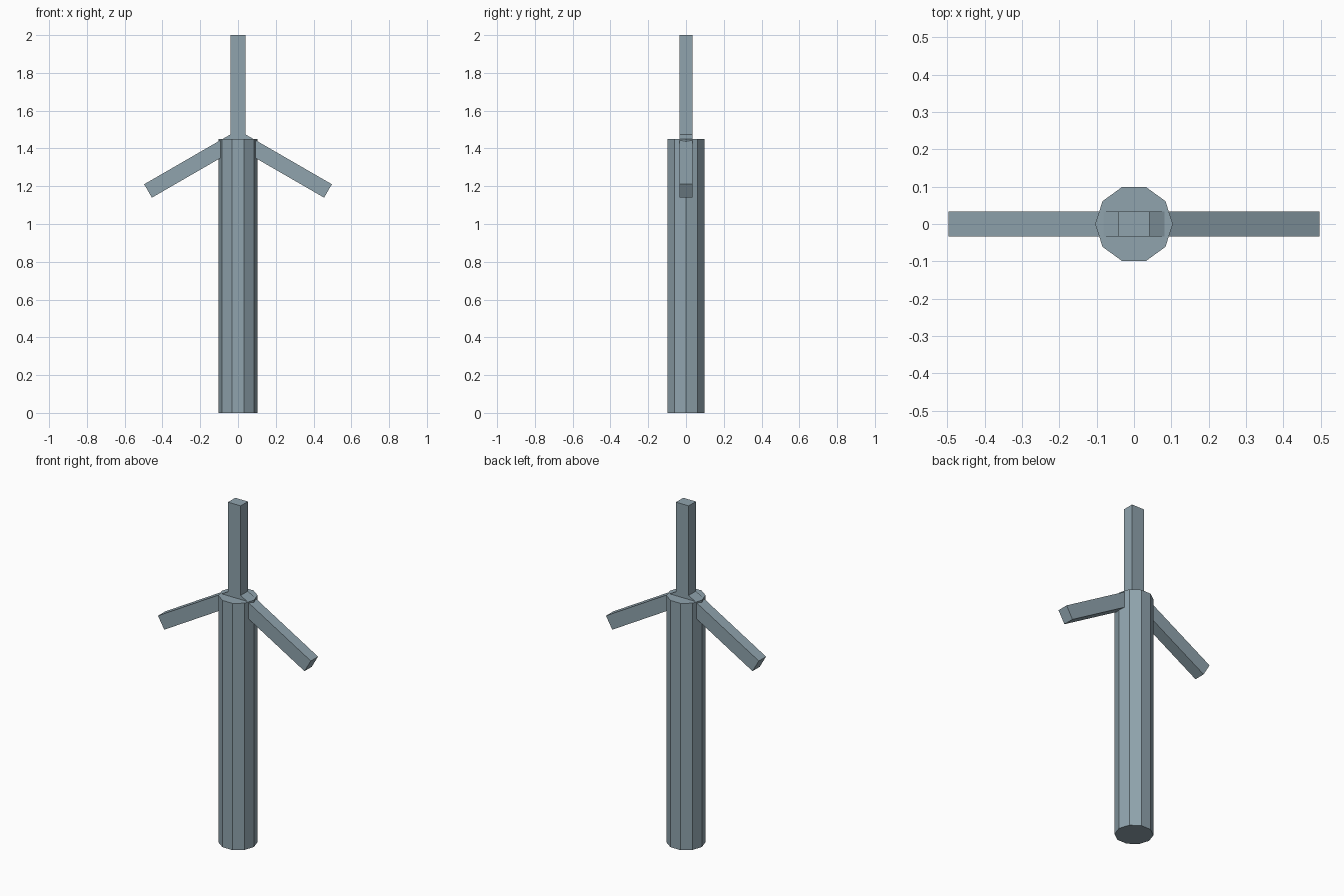
import bpy
from math import radians, sin, cos
from mathutils import Matrix

cube = bpy.data.objects.get("Cube")
if cube:
    bpy.data.objects.remove(cube, do_unlink=True)

TOWER_RADIUS = 0.104
HUB_HEIGHT = 1.45
BLADE_LENGTH = 0.55
BLADE_WIDTH = 0.082
BLADE_DEPTH = 0.067

paint = bpy.data.materials.new("blue_grey")
paint.use_nodes = True
colour = (0.279, 0.371, 0.423, 1)
paint.diffuse_color = colour
paint.node_tree.nodes["Principled BSDF"].inputs["Base Color"].default_value = colour


def finish(name):
    part = bpy.context.object
    part.name = name
    part.data.materials.append(paint)
    return part


# Ten-sided tower, with corners on the x axis
bpy.ops.mesh.primitive_cylinder_add(
    vertices=10, radius=TOWER_RADIUS, depth=HUB_HEIGHT,
    location=(0, 0, HUB_HEIGHT / 2))
tower = finish("tower")
tower.data.transform(Matrix.Rotation(radians(90), 4, "Z"))


# Three box blades meeting at the centre of the tower top
def add_blade(name, angle):
    reach = BLADE_LENGTH / 2
    bpy.ops.mesh.primitive_cube_add(
        size=1,
        location=(reach * sin(angle), 0, HUB_HEIGHT + reach * cos(angle)),
        rotation=(0, angle, 0))
    blade = finish(name)
    blade.scale = (BLADE_WIDTH, BLADE_DEPTH, BLADE_LENGTH)


for name, degrees in (("upright_blade", 0), ("left_blade", 120), ("right_blade", -120)):
    add_blade(name, radians(degrees))
